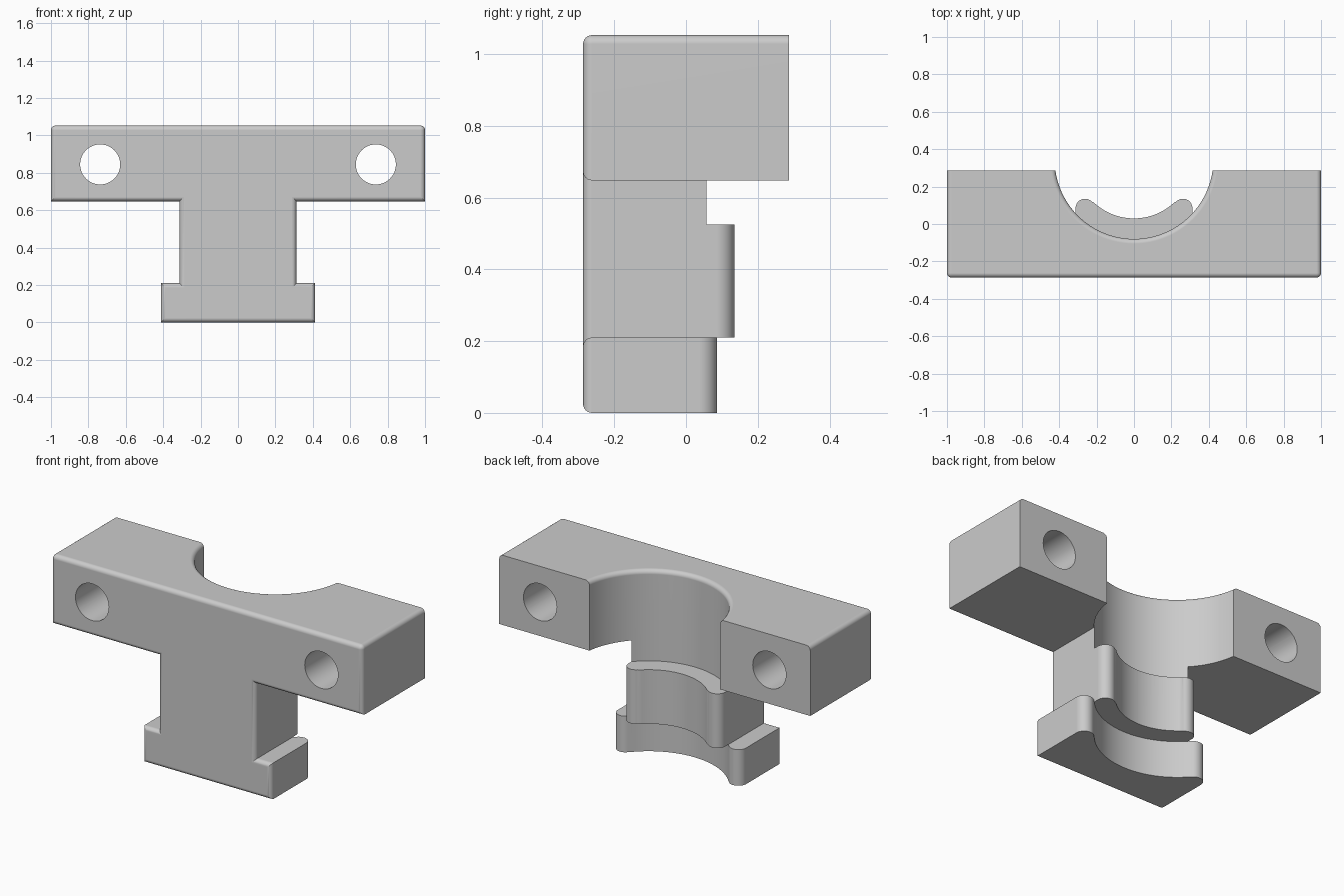
import bpy
import bmesh
from math import sin, cos, pi, atan2, radians, hypot
from mathutils import Matrix

cube = bpy.data.objects.get("Cube")
if cube:
    bpy.data.objects.remove(cube, do_unlink=True)

grey = bpy.data.materials.new("light grey")
grey.use_nodes = True
grey.diffuse_color = (0.6, 0.6, 0.6, 1)
grey.node_tree.nodes["Principled BSDF"].inputs["Base Color"].default_value = (0.6, 0.6, 0.6, 1)

DEPTH = 0.287      # half depth of the bracket
TOP = 1.053        # overall height
BORE_Y = 0.344     # axis shared by all the curved recesses
BORE_R = 0.424
FILLET = 0.025


def finish(bm, name):
    bmesh.ops.recalc_face_normals(bm, faces=bm.faces)
    mesh = bpy.data.meshes.new(name)
    bm.to_mesh(mesh)
    bm.free()
    mesh.materials.append(grey)
    obj = bpy.data.objects.new(name, mesh)
    bpy.context.collection.objects.link(obj)
    return obj


def prism(points, offset):
    """Closed outline pushed along an offset vector."""
    bm = bmesh.new()
    face = bm.faces.new([bm.verts.new(p) for p in points])
    moved = bmesh.ops.extrude_face_region(bm, geom=[face])["geom"]
    bmesh.ops.translate(bm, vec=offset, verts=[v for v in moved if isinstance(v, bmesh.types.BMVert)])
    return bm


def recess_cutter(name, half_width, tip_y, radius, tip_r, z0, z1):
    """Material behind a concave saddle that ends in two rounded tips."""
    cx, cy = half_width - tip_r, tip_y - tip_r
    toward = atan2(BORE_Y - cy, -cx)
    half = [(half_width + 0.02, 0.5), (half_width + 0.02, cy)]
    half += [(cx + tip_r * cos(toward * i / 16), cy + tip_r * sin(toward * i / 16)) for i in range(17)]
    start = atan2(cy - BORE_Y, cx)
    for i in range(1, 24):
        a = start + (-pi / 2 - start) * i / 24
        half.append((radius * cos(a), BORE_Y + radius * sin(a)))
    outline = half + [(0, BORE_Y - radius)] + [(-x, y) for x, y in reversed(half)]
    return finish(prism([(x, y, z0) for x, y in outline], (0, 0, z1 - z0)), name)


# T-shaped body with a rounded front outline and rounded top ends
right = [(0.413, 0), (0.413, 0.21), (0.312, 0.21), (0.312, 0.648), (1, 0.648), (1, TOP)]
outline = right + [(-x, z) for x, z in reversed(right)]
bm = prism([(x, -DEPTH, z) for x, z in outline], (0, 2 * DEPTH, 0))
rounded = []
for e in bm.edges:
    a, b = (v.co for v in e.verts)
    front = a.y < 0 and b.y < 0
    top_end = a.z > 1 and b.z > 1 and abs(a.x - b.x) < 0.01
    if front or top_end:
        rounded.append(e)
bmesh.ops.bevel(bm, geom=rounded, offset=FILLET, segments=6, profile=0.5, affect='EDGES')
body = finish(bm, "clamp_bracket")

# Main bore, flared at the top to round its rim
bm = bmesh.new()
profile = [(0, 0.525), (BORE_R, 0.525)]
profile += [(BORE_R + FILLET * (1 - cos(t)), TOP - FILLET + FILLET * sin(t))
            for t in (i * pi / 12 for i in range(7))]
profile += [(BORE_R + FILLET, 1.2), (0, 1.2)]
verts = [bm.verts.new((r, 0, z)) for r, z in profile]
edges = [bm.edges.new(pair) for pair in zip(verts, verts[1:])]
bmesh.ops.spin(bm, geom=verts + edges, cent=(0, 0, 0), axis=(0, 0, 1), angle=2 * pi, steps=96)
bmesh.ops.remove_doubles(bm, verts=bm.verts, dist=0.0001)
bmesh.ops.translate(bm, vec=(0, BORE_Y, 0), verts=bm.verts)
cutters = [finish(bm, "bore_cutter")]

# Saddles at the back of the stem and of the foot
cutters.append(recess_cutter("stem_cutter", 0.312, 0.135, 0.314, 0.05, 0.1, 0.6))
cutters.append(recess_cutter("foot_cutter", 0.413, 0.087, BORE_R, 0.05, -0.1, 0.21))

# Bolt holes
for side in (-1, 1):
    bm = bmesh.new()
    place = Matrix.Translation((side * 0.737, 0, 0.845)) @ Matrix.Rotation(pi / 2, 4, 'X')
    bmesh.ops.create_cone(bm, cap_ends=True, segments=64, radius1=0.107, radius2=0.107,
                          depth=1, matrix=place)
    cutters.append(finish(bm, "bolt_hole_cutter"))

# Cut, then smooth the curved faces
bpy.context.view_layer.objects.active = body
body.select_set(True)
for cutter in cutters:
    cutter.hide_render = True
    mod = body.modifiers.new("cut", 'BOOLEAN')
    mod.operation = 'DIFFERENCE'
    mod.solver = 'EXACT'
    mod.object = cutter
    bpy.ops.object.modifier_apply(modifier=mod.name)
    bpy.data.objects.remove(cutter, do_unlink=True)
bpy.ops.object.shade_smooth_by_angle(angle=radians(30))
weighted = body.modifiers.new("even_shading", 'WEIGHTED_NORMAL')
weighted.keep_sharp = True
